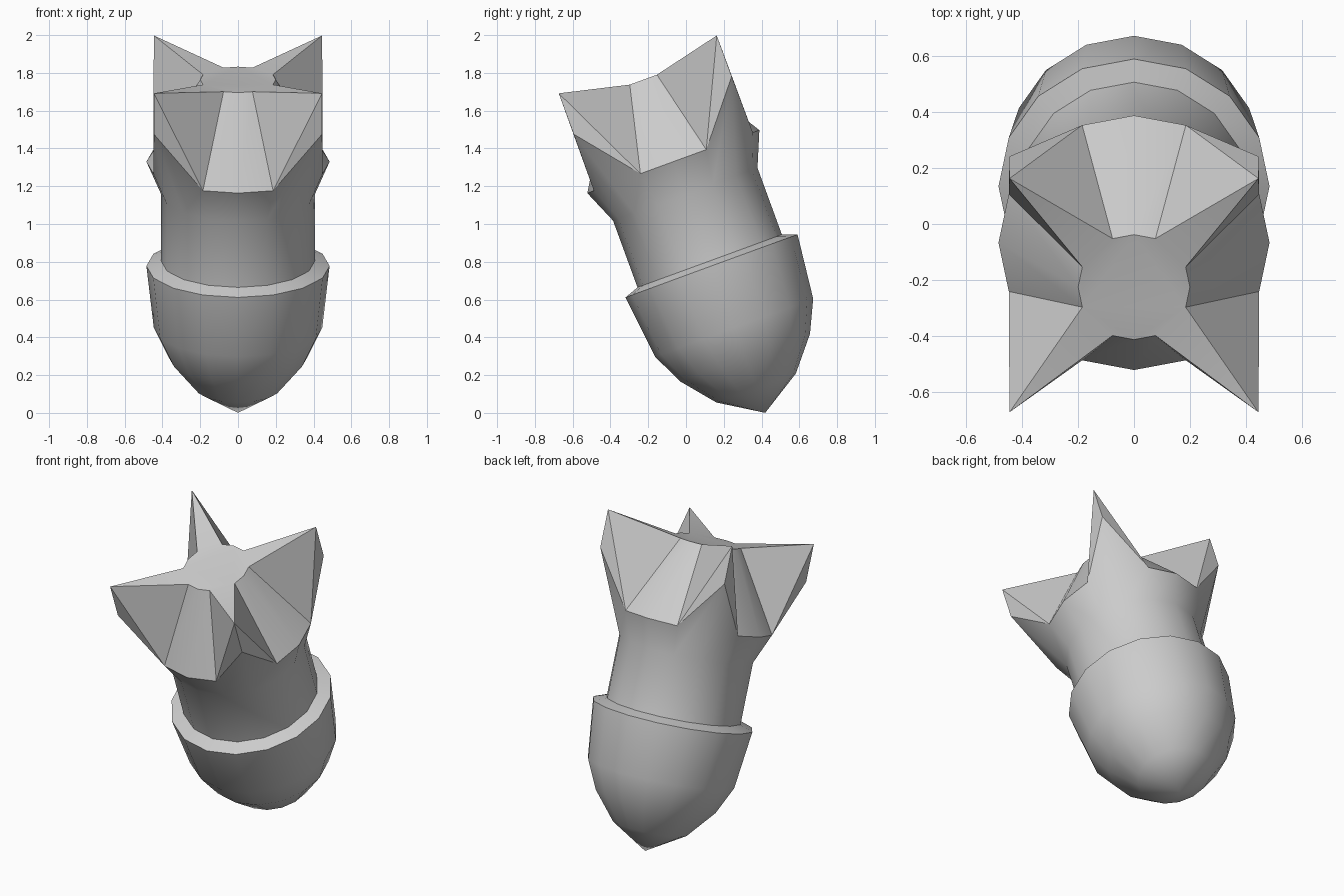
import bpy, bmesh, math
from mathutils import Matrix

if "Cube" in bpy.data.objects:
    bpy.data.objects.remove(bpy.data.objects["Cube"])

SIDES = 16
TILT = Matrix.Translation((0, 0.135, 0.778)) @ Matrix.Rotation(math.radians(20.1), 4, 'X')


def ring(bm, r, z, corner=None):
    """16-sided ring; corner=(radius, height) pulls out the four diagonal points."""
    verts = []
    for i in range(SIDES):
        rr, zz = corner if corner and i % 4 == 2 else (r, z)
        a = math.tau * i / SIDES
        verts.append(bm.verts.new((rr * math.cos(a), rr * math.sin(a), zz)))
    return verts


def bridge(bm, low, high, split=False):
    for i in range(SIDES):
        j = (i + 1) % SIDES
        a, b, c, d = low[i], low[j], high[j], high[i]
        if split and j % 4 == 2:        # crease runs to the fin tip
            bm.faces.new((a, b, c))
            bm.faces.new((a, c, d))
        elif split and i % 4 == 2:
            bm.faces.new((a, b, d))
            bm.faces.new((b, c, d))
        else:
            bm.faces.new((a, b, c, d))


def fan(bm, verts, z):
    tip = bm.verts.new((0, 0, z))
    for i in range(SIDES):
        bm.faces.new((verts[i], verts[(i + 1) % SIDES], tip))


def finish(bm, name):
    bmesh.ops.recalc_face_normals(bm, faces=bm.faces)
    bm.transform(TILT)
    mesh = bpy.data.meshes.new(name)
    bm.to_mesh(mesh)
    bm.free()
    ob = bpy.data.objects.new(name, mesh)
    bpy.context.collection.objects.link(ob)
    bpy.ops.object.select_all(action='DESELECT')
    ob.select_set(True)
    bpy.context.view_layer.objects.active = ob
    bpy.ops.object.shade_smooth_by_angle(angle=math.radians(35))


# Rounded nose casing with its stepped rim
bm = bmesh.new()
profile = [(0.224, -0.688), (0.366, -0.517), (0.446, -0.348), (0.485, 0), (0.407, 0.028)]
rings = [ring(bm, r, z) for r, z in profile]
fan(bm, rings[0], -0.828)
for low, high in zip(rings, rings[1:]):
    bridge(bm, low, high)
finish(bm, "nose_casing")

# Tail tube flaring into four diagonal fins, tapering to a small end cap
bm = bmesh.new()
base = ring(bm, 0.407, 0.028)
waist = ring(bm, 0.407, 0.404)
flare = ring(bm, 0.485, 0.588, corner=(0.63, 0.906))
top = ring(bm, 0.2, 1.05, corner=(0.63, 1.136))
bridge(bm, base, waist)
bridge(bm, waist, flare)
bridge(bm, flare, top, split=True)
for k in range(2, SIDES, 4):            # sloping fin tops
    bm.faces.new((top[k - 1], top[k], top[k + 1]))
bm.faces.new([v for i, v in enumerate(top) if i % 4 != 2])
finish(bm, "finned_tail")
